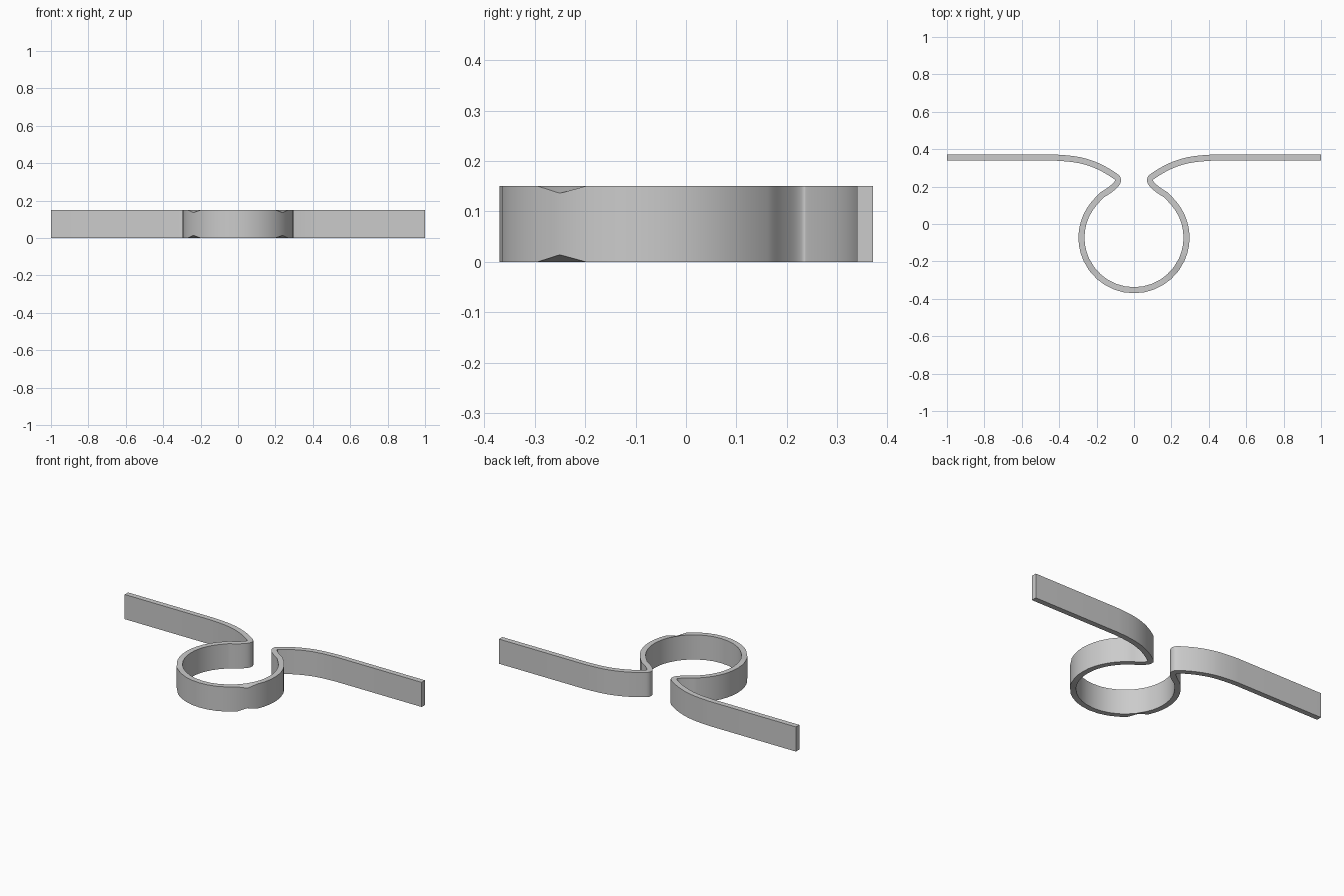
import bpy, bmesh, math
from mathutils import Vector

if "Cube" in bpy.data.objects:
    bpy.data.objects.remove(bpy.data.objects["Cube"])

T, H, NICK = 0.0325, 0.15, 0.014
C, R = Vector((0, -0.073)), 0.281


def spline(p, n):
    # smooth curve through the inner control points
    out = []
    for i in range(1, len(p) - 2):
        a, b, c, d = p[i - 1:i + 3]
        for k in range(n):
            t = k / n
            out.append(0.5 * (2 * b + (c - a) * t + (2 * a - 5 * b + 4 * c - d) * t * t
                              + (3 * b - a - 3 * c + d) * t ** 3))
    return out + [p[-2]]


# Right half centre line: ring arc, pinched neck, flat wing
angles = [-90, -79, -69, -58, -48, -36.6, -25] + list(range(-16, 46, 8))
ring = [C + R * Vector((math.cos(math.radians(a)), math.sin(math.radians(a)))) for a in angles]
neck = [ring[-1]] + [Vector(p) for p in (
    (0.177, 0.150), (0.135, 0.178), (0.098, 0.209), (0.086, 0.236), (0.105, 0.259),
    (0.19, 0.308), (0.29, 0.341), (0.42, 0.355), (0.55, 0.355))]
half = ring + spline(neck, 4) + [Vector((1, 0.355))]
path = [Vector((-p.x, p.y)) for p in reversed(half[1:])] + half
mid = len(half) - 1
nicks = {mid - 5, mid + 5}

# Bent strip, with nicked outer edges at two places on the ring
bm = bmesh.new()
rows = []
for i, p in enumerate(path):
    d0 = (p - path[i - 1]).normalized() if i else None
    d1 = (path[i + 1] - p).normalized() if i < len(path) - 1 else None
    d = ((d0 or d1) + (d1 or d0)).normalized()
    n = Vector((d.y, -d.x)) * T / 2
    z = NICK if i in nicks else 0
    o, q = p + n, p - n
    rows.append([bm.verts.new(v) for v in (
        (o.x, o.y, z), (o.x, o.y, H - z), (q.x, q.y, H), (q.x, q.y, 0))])
for a, b in zip(rows, rows[1:]):
    for j in range(4):
        k = (j + 1) % 4
        bm.faces.new((a[j], b[j], b[k], a[k]))
bm.faces.new(rows[0])
bm.faces.new(rows[-1][::-1])
bmesh.ops.recalc_face_normals(bm, faces=bm.faces)

mesh = bpy.data.meshes.new("bent_strip_clip")
bm.to_mesh(mesh)
bm.free()
clip = bpy.data.objects.new("bent_strip_clip", mesh)
bpy.context.collection.objects.link(clip)
bpy.context.view_layer.objects.active = clip
clip.select_set(True)
bpy.ops.object.shade_smooth_by_angle(angle=math.radians(30))
